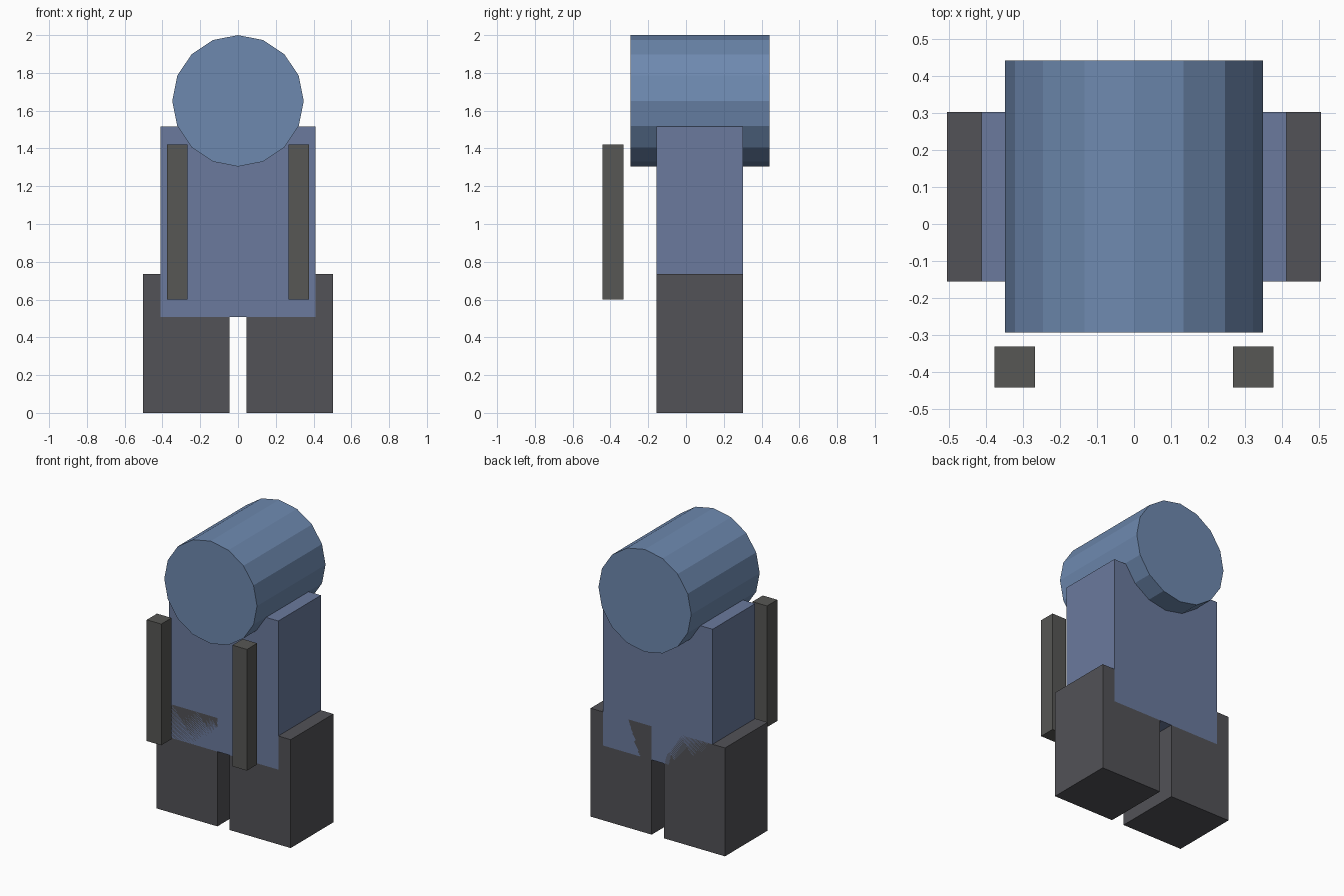
import bpy
import math

if "Cube" in bpy.data.objects:
    bpy.data.objects.remove(bpy.data.objects["Cube"])


def material(name, rgb):
    mat = bpy.data.materials.new(name)
    mat.diffuse_color = (*rgb, 1)
    mat.use_nodes = True
    mat.node_tree.nodes["Principled BSDF"].inputs["Base Color"].default_value = mat.diffuse_color
    return mat


head_blue = material("head_blue", (0.155, 0.25, 0.43))
body_blue = material("body_blue", (0.145, 0.195, 0.34))
leg_grey = material("leg_grey", (0.085, 0.085, 0.095))
arm_grey = material("arm_grey", (0.095, 0.095, 0.09))


def box(name, x, y, z, mat):
    """Box from (min, max) pairs on each axis."""
    bpy.ops.mesh.primitive_cube_add(size=1, location=[(a + b) / 2 for a, b in (x, y, z)])
    obj = bpy.context.object
    obj.name = name
    obj.scale = [b - a for a, b in (x, y, z)]
    bpy.ops.object.transform_apply(location=False, rotation=False, scale=True)
    obj.data.materials.append(mat)


# Head: 16-sided drum lying front to back, a corner at the top
R = 0.348
bpy.ops.mesh.primitive_cylinder_add(vertices=16, radius=R, depth=0.734,
                                    location=(0, 0.074, 2 - R),
                                    rotation=(math.pi / 2, 0, 0))
head = bpy.context.object
head.name = "head"
bpy.ops.object.transform_apply(location=False, rotation=True, scale=False)
head.data.materials.append(head_blue)

# Torso
depth = (-0.155, 0.302)
box("torso", (-0.411, 0.411), depth, (0.507, 1.515), body_blue)

# Legs and arms, one of each per side
for side, s in (("left", -1), ("right", 1)):
    box(side + "_leg", sorted((s * 0.046, s * 0.504)), depth, (0, 0.735), leg_grey)
    box(side + "_arm", sorted((s * 0.267, s * 0.376)), (-0.441, -0.331), (0.6, 1.422), arm_grey)
